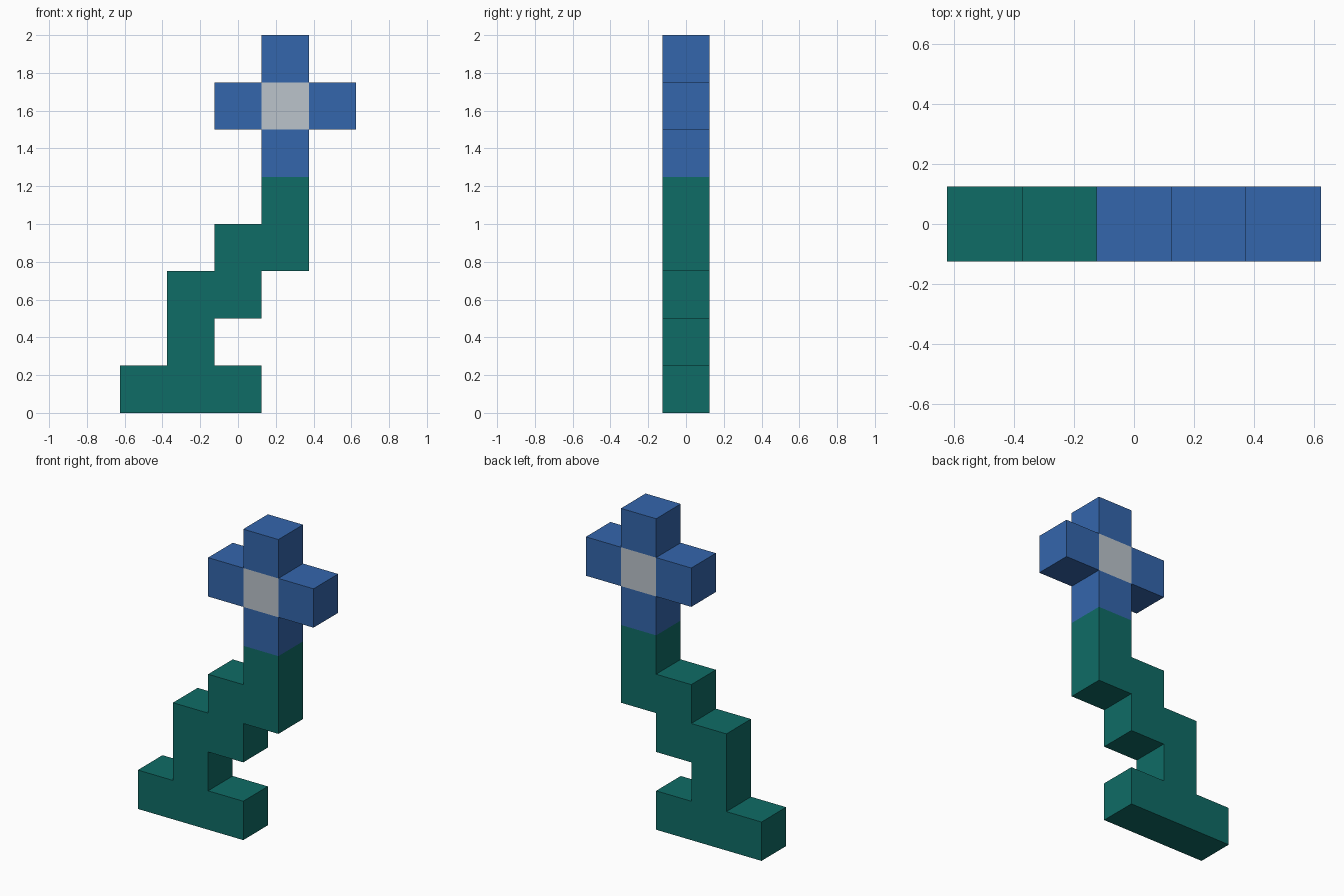
import bpy, bmesh
from mathutils import Vector

if "Cube" in bpy.data.objects:
    bpy.data.objects.remove(bpy.data.objects["Cube"])

S = 0.25  # block size

# Front-view block map, top row first: G stem, B petals, W centre
ROWS = ["...B.",
        "..BWB",
        "...B.",
        "...G.",
        "..GG.",
        ".GG..",
        ".G...",
        "GGG.."]
CELLS = {(c - 2, 7 - r): k for r, row in enumerate(ROWS)
         for c, k in enumerate(row) if k != "."}


def linear(v):
    v /= 255
    return v / 12.92 if v <= 0.04045 else ((v + 0.055) / 1.055) ** 2.4


def material(name, rgb):
    m = bpy.data.materials.new(name)
    m.diffuse_color = (*[linear(v) for v in rgb], 1)
    m.use_nodes = True
    m.node_tree.nodes["Principled BSDF"].inputs["Base Color"].default_value = m.diffuse_color
    return m


def build(name, key, mat):
    """Make the outer faces of all blocks of one kind, skipping touching sides."""
    bm = bmesh.new()
    for (x, z), k in CELLS.items():
        if k != key:
            continue
        mid = Vector((x * S, 0, (z + 0.5) * S))
        for n in ((1, 0, 0), (-1, 0, 0), (0, 1, 0), (0, -1, 0), (0, 0, 1), (0, 0, -1)):
            if n[1] == 0 and (x + n[0], z + n[2]) in CELLS:
                continue
            n = Vector(n)
            u = Vector((n.y, n.z, n.x))
            v = n.cross(u)
            bm.faces.new([bm.verts.new(mid + (n + u * a + v * b) * S / 2)
                          for a, b in ((-1, -1), (1, -1), (1, 1), (-1, 1))])
    bmesh.ops.remove_doubles(bm, verts=bm.verts[:], dist=0.001)
    me = bpy.data.meshes.new(name)
    bm.to_mesh(me)
    bm.free()
    me.materials.append(mat)
    bpy.context.collection.objects.link(bpy.data.objects.new(name, me))


# Stepped stem with base leaves, four petals, pale flower centre
build("stem", "G", material("dark green", (15, 108, 102)))
build("petals", "B", material("blue", (52, 102, 172)))
build("flower_centre", "W", material("pale grey", (187, 195, 203)))
